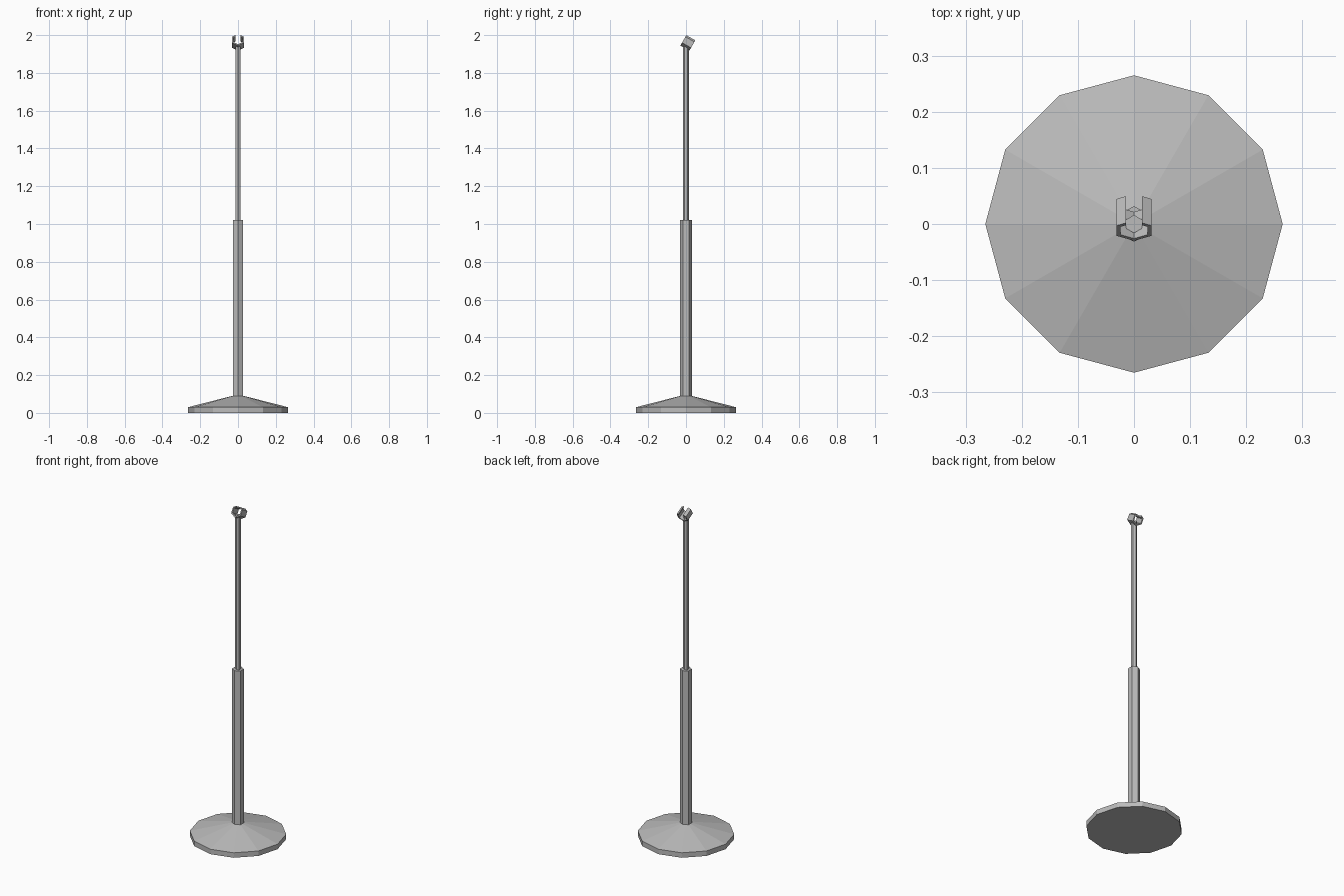
import bpy
import bmesh
from math import sin, cos, pi, radians
from mathutils import Matrix

cube = bpy.data.objects.get("Cube")
if cube:
    bpy.data.objects.remove(cube, do_unlink=True)

grey = bpy.data.materials.new("metal grey")
grey.use_nodes = True
GREY = (0.5, 0.5, 0.5, 1)
grey.diffuse_color = GREY
grey.node_tree.nodes["Principled BSDF"].inputs["Base Color"].default_value = GREY


def ring(radius, sides):
    """Regular polygon with one corner towards +y."""
    return [(radius * sin(2 * pi * i / sides), radius * cos(2 * pi * i / sides))
            for i in range(sides)]


def finish(name, bm):
    bmesh.ops.recalc_face_normals(bm, faces=bm.faces)
    mesh = bpy.data.meshes.new(name)
    bm.to_mesh(mesh)
    bm.free()
    mesh.materials.append(grey)
    obj = bpy.data.objects.new(name, mesh)
    bpy.context.collection.objects.link(obj)
    return obj


def lathe(name, sides, profile):
    """Faceted solid through (radius, height) pairs."""
    bm = bmesh.new()
    loops = [[bm.verts.new((x, y, z)) for x, y in ring(r, sides)] for r, z in profile]
    for low, high in zip(loops, loops[1:]):
        for i in range(sides):
            j = (i + 1) % sides
            bm.faces.new((low[i], low[j], high[j], high[i]))
    bm.faces.new(loops[0])
    bm.faces.new(loops[-1])
    return finish(name, bm)


# Weighted foot and the two telescoping tubes
lathe("base", 12, [(0.265, 0), (0.265, 0.03), (0.03, 0.09)])
lathe("lower_pole", 6, [(0.032, 0.08), (0.032, 1.02)])
lathe("upper_pole", 6, [(0.016, 1.01), (0.016, 1.95)])


# Tilted clip: a hexagonal sleeve with a slot along its top
def slotted_hexagon(radius, slot):
    corners = ring(radius, 6)[1:]
    lip = radius - slot * math_slope
    return [(slot, lip)] + corners + [(-slot, lip)]


math_slope = sin(pi / 6) / cos(pi / 6)
LENGTH = 0.055
outer = slotted_hexagon(0.036, 0.0145)
inner = slotted_hexagon(0.028, 0.0145)
bm = bmesh.new()
front, back = [[[bm.verts.new((x, y, n)) for x, n in line] for line in (outer, inner)]
               for y in (-LENGTH / 2, LENGTH / 2)]
for i in range(len(outer) - 1):
    for end in (front, back):
        bm.faces.new((end[0][i], end[0][i + 1], end[1][i + 1], end[1][i]))
    for k in (0, 1):
        bm.faces.new((front[k][i], front[k][i + 1], back[k][i + 1], back[k][i]))
for i in (0, -1):
    bm.faces.new((front[0][i], front[1][i], back[1][i], back[0][i]))
clip = finish("clip", bm)
clip.data.transform(Matrix.Translation((0, 0.0118, 1.962)) @ Matrix.Rotation(radians(-30), 4, 'X'))
